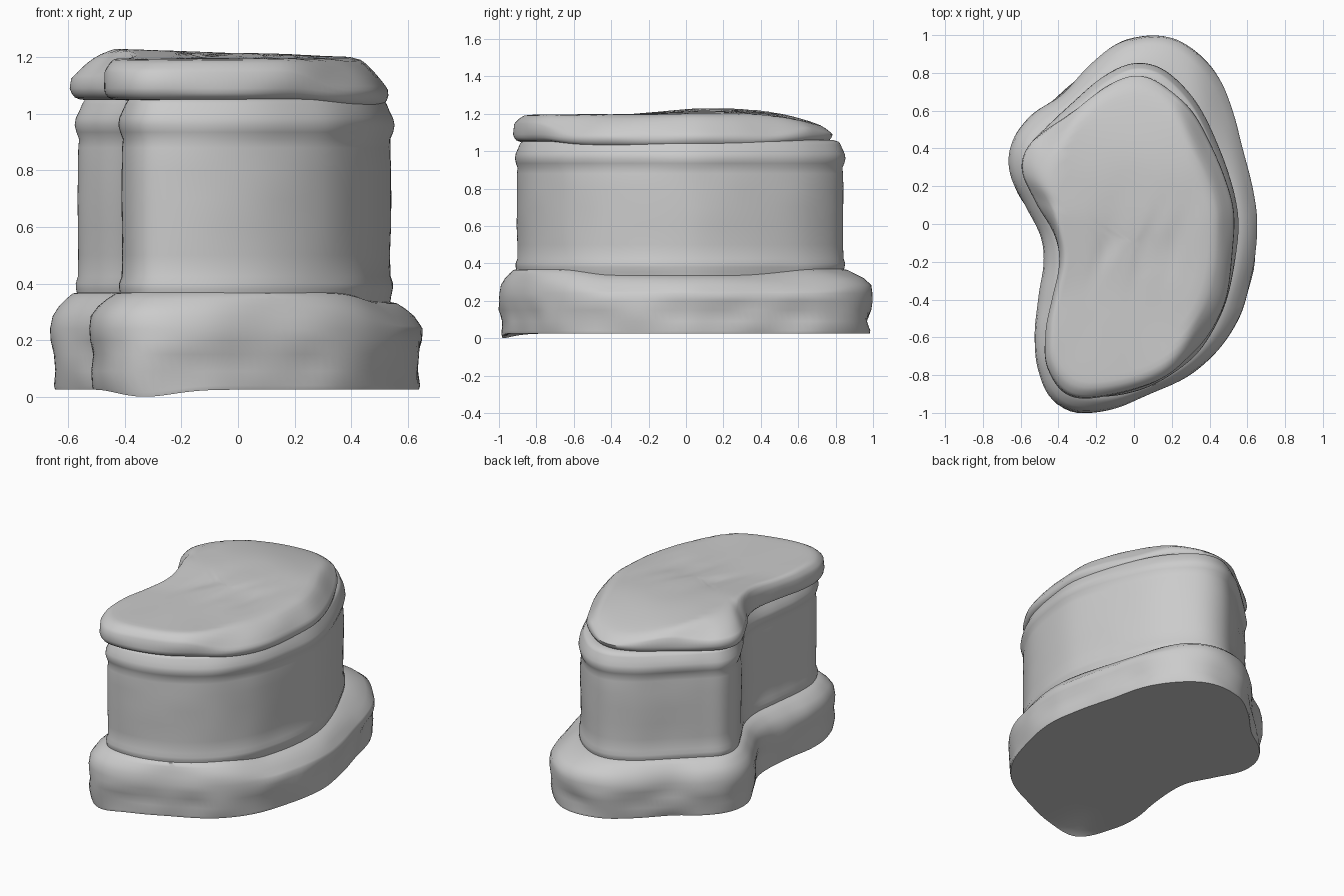
import bpy
import bmesh
import math
from mathutils import Vector, noise

default = bpy.data.objects.get("Cube")
if default:
    bpy.data.objects.remove(default, do_unlink=True)

stone = bpy.data.materials.new("grey stone")
stone.use_nodes = True
stone.diffuse_color = (0.6, 0.6, 0.6, 1)
shader = stone.node_tree.nodes["Principled BSDF"]
shader.inputs["Base Color"].default_value = stone.diffuse_color
shader.inputs["Roughness"].default_value = 0.8

# Kidney-shaped plan, clockwise from the back: x, y, plinth flare, cap overhang
PLAN = [
    (0, .84, .14, -.06), (.16, .8, .19, -.06), (.32, .64, .18, -.04),
    (.44, .4, .13, -.02), (.52, .15, .11, -.01), (.54, -.05, .115, -.01),
    (.5, -.32, .105, 0), (.43, -.52, .1, 0), (.3, -.7, .08, 0),
    (.1, -.84, .05, 0), (-.12, -.9, .08, .01), (-.32, -.88, .11, .03),
    (-.4, -.75, .11, .06), (-.41, -.58, .115, .06), (-.39, -.4, .11, .04),
    (-.37, -.2, .11, .03), (-.4, -.03, .1, .03), (-.49, .13, .09, .03),
    (-.56, .28, .095, .03), (-.55, .4, .1, .01), (-.46, .5, .11, 0),
    (-.33, .62, .085, -.02), (-.16, .77, .1, -.04),
]
CENTRE = Vector((0, -.1))
STEPS = 8


def smooth(a, b, v):
    t = max(0, min(1, (v - a) / (b - a)))
    return t * t * (3 - 2 * t)


def sample_plan():
    """Closed Catmull-Rom curve through the plan, keeping all four values."""
    rows = [Vector(p) for p in PLAN]
    n = len(rows)
    result = []
    for i in range(n):
        a, b, c, d = (rows[(i + k) % n] for k in (-1, 0, 1, 2))
        for s in range(STEPS):
            t = s / STEPS
            result.append(b + (c - a) * t / 2
                          + (a - 2.5 * b + 2 * c - d / 2) * t ** 2
                          + (3 * b - a - 3 * c + d) * t ** 3 / 2)
    return result


plan = sample_plan()
normals = []
for i in range(len(plan)):
    along = (plan[(i + 1) % len(plan)] - plan[i - 1]).to_2d()
    normals.append(Vector((-along.y, along.x)).normalized())


def ring(offset, height, flare=0, overhang=0, inset=0, wobble=.005):
    """One horizontal loop; height may be a number or a function of (x, y)."""
    points = []
    for row, normal in zip(plan, normals):
        grow = offset + flare * row[2] + overhang * row[3]
        xy = row.to_2d() + normal * grow
        xy = xy.lerp(CENTRE, inset)
        z = height(xy) if callable(height) else height
        p = Vector((xy.x, xy.y, z))
        p.xy += normal * wobble * noise.noise(Vector((p.x * 4, p.y * 4, z * 9)))
        points.append(p)
    return points


def loft(name, rings):
    """Skin the loops from bottom to top and close both ends."""
    bm = bmesh.new()
    loops = [[bm.verts.new(p) for p in r] for r in rings]
    for low, high in zip(loops, loops[1:]):
        for i in range(len(low)):
            bm.faces.new((low[i - 1], low[i], high[i], high[i - 1]))
    for loop in (loops[0], loops[-1]):
        middle = bm.verts.new(sum((v.co for v in loop), Vector()) / len(loop))
        for i in range(len(loop)):
            bm.faces.new((loop[i - 1], loop[i], middle))
    bmesh.ops.recalc_face_normals(bm, faces=bm.faces)
    mesh = bpy.data.meshes.new(name)
    bm.to_mesh(mesh)
    bm.free()
    mesh.materials.append(stone)
    obj = bpy.data.objects.new(name, mesh)
    bpy.context.collection.objects.link(obj)
    bpy.ops.object.select_all(action="DESELECT")
    obj.select_set(True)
    bpy.context.view_layer.objects.active = obj
    bpy.ops.object.shade_smooth_by_angle(angle=math.radians(50))


# Plinth: flared foot with a rounded shoulder and a slight dip at the front
def foot(lift):
    return lambda p: lift - .025 * math.exp(-((p.x + .33) ** 2 + (p.y + .98) ** 2) / .02)


def shoulder(z):
    return lambda p: z - .035 * smooth(.3, .5, p.x) * smooth(-.8, -.4, p.y)


loft("plinth", [
    ring(0, .025, inset=.3, wobble=0),
    ring(-.03, .025, .7, wobble=0),
    ring(-.016, foot(.025), 1), ring(-.012, foot(.04), 1),
    ring(-.014, .09, 1, wobble=.03), ring(-.008, .15, 1, wobble=.025),
    ring(0, .2, 1, wobble=.01), ring(0, .24, 1, wobble=.01),
    ring(-.008, shoulder(.285), 1), ring(-.005, shoulder(.32), .75),
    ring(.005, shoulder(.345), .4), ring(.01, shoulder(.365), .1),
    ring(-.03, shoulder(.375)),
])

# Body: upright wall with a foot bead and a soft moulding below the cap
wall = [(-.01, .3), (.002, .355), (.008, .38), (.009, .4), (0, .425),
        (-.002, .5), (0, .6), (0, .7), (0, .8), (-.002, .88), (-.004, .91),
        (.006, .935), (.012, .96), (.008, .985), (-.004, 1.01),
        (-.015, 1.035), (-.025, 1.05), (-.06, 1.06)]
loft("body", [ring(out, z) for out, z in wall])


# Cap: overhanging slab, broad chamfer on the left, gently worn top
def top_height(p):
    z = 1.195 + .02 * smooth(-.4, .1, p.y) - .03 * p.x * smooth(-.4, .1, p.y)
    z -= .3 * max(0, p.y - .22) ** 2
    for x, y, depth in ((-.14, -.1, .014), (.06, -.13, .01), (.2, -.12, .012)):
        z -= depth * math.exp(-((p.x - x - .3 * (p.y - y)) / .04) ** 2
                              - ((p.y - y) / .15) ** 2)
    return z + .004 * noise.noise(Vector((p.x * 4, p.y * 4, 0)))


def chamfer(inset):
    def height(p):
        side = smooth(.15, .4, p.x)
        lobe = smooth(-.3, -.5, p.x) * smooth(-.1, .15, p.y)
        top = top_height(p)
        edge = min(1.14 - .06 * side - .02 * lobe, top - .03)
        t = min(1, inset / (.09 + .16 * side + .22 * lobe))
        return edge + (top - edge) * (1 - (1 - t) ** 2)
    return height


def rim(drop):
    return lambda p: 1.095 - .025 * smooth(.2, .45, p.x) - drop


loft("cap", [
    ring(-.05, 1.045, overhang=1, inset=.2),
    ring(-.035, rim(.045), overhang=1), ring(-.015, rim(.037), overhang=1),
    ring(-.004, rim(.022), overhang=1), ring(0, rim(.005), overhang=1, wobble=.012),
    *[ring(0, chamfer(t), overhang=1, inset=t, wobble=.012 * (1 - t))
      for t in (.005, .02, .04, .065, .1, .14, .18, .25, .35, .45,
                .55, .65, .75, .85, .94)],
])
